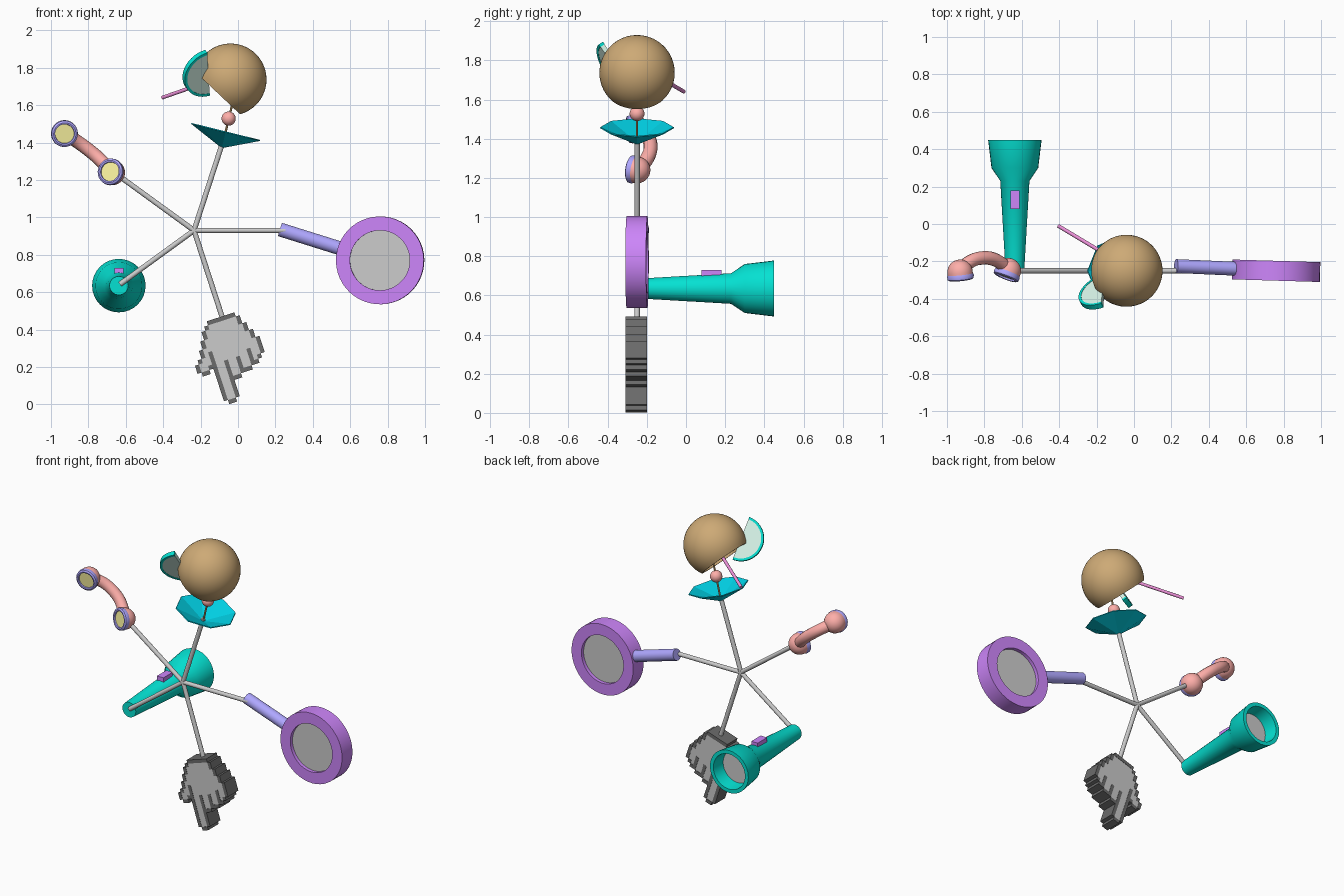
import bpy, bmesh
from math import sin, cos, pi, acos, radians
from mathutils import Vector, Matrix

if "Cube" in bpy.data.objects:
    bpy.data.objects.remove(bpy.data.objects["Cube"])


def material(name, r, g, b):
    m = bpy.data.materials.new(name)
    m.diffuse_color = (r ** 2.2, g ** 2.2, b ** 2.2, 1)
    m.use_nodes = True
    m.node_tree.nodes["Principled BSDF"].inputs["Base Color"].default_value = m.diffuse_color
    return m


TEAL = material("teal", .05, .88, .82)
CYAN = material("cyan", .02, .82, .90)
BROWN = material("brown", .80, .66, .46)
PURPLE = material("purple", .80, .52, .98)
BLUE = material("periwinkle", .68, .65, 1.0)
SALMON = material("salmon", 1.0, .68, .66)
YELLOW = material("yellow", .98, .95, .62)
PINK = material("pink", .92, .56, .84)
MINT = material("mint", .85, .97, .92)
DARK = material("dark_grey", .42, .42, .42)


def finish(name, bm, mat=None, smooth=True):
    bmesh.ops.remove_doubles(bm, verts=bm.verts, dist=1e-5)
    bmesh.ops.recalc_face_normals(bm, faces=bm.faces)
    me = bpy.data.meshes.new(name)
    bm.to_mesh(me)
    bm.free()
    ob = bpy.data.objects.new(name, me)
    bpy.context.collection.objects.link(ob)
    if mat:
        me.materials.append(mat)
    if smooth:
        bpy.ops.object.select_all(action='DESELECT')
        ob.select_set(True)
        bpy.context.view_layer.objects.active = ob
        bpy.ops.object.shade_smooth_by_angle(angle=radians(35))
    return ob


def lathe(name, profile, origin, axis, mat=None, segs=40, smooth=True):
    """Revolve (radius, height) points around an axis."""
    bm = bmesh.new()
    rot = Vector((0, 0, 1)).rotation_difference(Vector(axis).normalized())
    o = Vector(origin)
    rings = [[bm.verts.new(o + rot @ Vector((r * cos(2 * pi * i / segs), r * sin(2 * pi * i / segs), h)))
              for i in range(segs)] for r, h in profile]
    for a, b in zip(rings, rings[1:]):
        for i in range(segs):
            j = (i + 1) % segs
            bm.faces.new((a[i], a[j], b[j], b[i]))
    return finish(name, bm, mat, smooth)


def rod(name, a, b, r, mat=None, segs=16):
    d = Vector(b) - Vector(a)
    return lathe(name, [(0, 0), (r, 0), (r, d.length), (0, d.length)], a, d, mat, segs)


def plate(name, polys, matrix, thick, mat=None):
    """Flat polygons placed by a matrix and thickened both ways."""
    bm = bmesh.new()
    for p in polys:
        bm.faces.new([bm.verts.new(matrix @ Vector((x, y, 0))) for x, y in p])
    ob = finish(name, bm, mat, False)
    s = ob.modifiers.new("thickness", 'SOLIDIFY')
    s.thickness, s.offset = thick, 0
    return ob


def frame(x, y, n, origin):
    m = Matrix((x, y, n)).transposed().to_4x4()
    m.translation = Vector(origin)
    return m


# Five spokes from the hub
HUB = Vector((-.235, -.25, .93))
for k in range(5):
    a = radians(72 * k)
    rod(f"spoke_{k}", HUB, HUB + Vector((cos(a), 0, sin(a))) * .49, .014)

# Magnifying glass
lens, ax = (.76, -.25, .77), (-.03, -1, 0)
lathe("magnifier_ring", [(.16, -.053), (.235, -.053), (.235, .053), (.16, .053), (.16, -.053)], lens, ax, PURPLE, 48)
lathe("magnifier_glass", [(0, -.03), (.161, -.03), (.161, .03), (0, .03)], lens, ax, None, 48)
rod("magnifier_handle", (.225, -.225, .935), (.56, -.24, .83), .037, BLUE, 24)

# Telephone handset
for side, pos, axis in (("upper", (-.93, -.258, 1.45), (.1, -1, -.1)), ("lower", (-.672, -.25, 1.24), (-.38, -1, .15))):
    dome = [(.068 * sin(t * pi / 16), -.068 * cos(t * pi / 16)) for t in range(9)]
    lathe(f"handset_{side}_dome", dome + [(.068, .012), (0, .012)], pos, axis, SALMON, 32)
    lathe(f"handset_{side}_rim", [(.067, .008), (.072, .02), (.07, .036), (.06, .042), (.052, .04), (.05, .025)],
          pos, axis, BLUE, 32)
    lathe(f"handset_{side}_pad", [(0, .031), (.052, .031)], pos, axis, YELLOW, 32)
cu = bpy.data.curves.new("handset_grip", 'CURVE')
cu.dimensions, cu.bevel_depth, cu.bevel_resolution = '3D', .036, 4
sp = cu.splines.new('NURBS')
path = [(-.93, -.25, 1.45), (-.88, -.19, 1.42), (-.80, -.175, 1.365), (-.73, -.185, 1.305), (-.672, -.245, 1.24)]
sp.points.add(len(path) - 1)
for p, c in zip(sp.points, path):
    p.co = (*c, 1)
sp.use_endpoint_u, sp.order_u = True, 4
cu.materials.append(SALMON)
bpy.context.collection.objects.link(bpy.data.objects.new("handset_grip", cu))

# Torch
tail = (-.637, -.25, .635)
lathe("torch_body", [(0, 0), (.05, 0), (.078, .48), (.125, .55), (.143, .70), (.118, .70), (.105, .58)],
      tail, (0, 1, 0), TEAL, 32)
lathe("torch_lens", [(0, .61), (.109, .61)], tail, (0, 1, 0), None, 32)
bm = bmesh.new()
bmesh.ops.create_cube(bm, size=1, matrix=Matrix.Translation((-.637, .13, .708)) @ Matrix.Diagonal((.048, .10, .045, 1)))
finish("torch_switch", bm, PURPLE, False)

# Pixel pointing hand: blocks of (first column, last column, first row, last row)
fingers = [(5, 6, 1, 9), (8, 9, 6, 9), (11, 12, 7, 9), (14, 14, 8, 8), (14, 15, 9, 10)]
thumb = [(1, 2, 9, 9), (1, 3, 10, 10), (2, 3, 11, 11), (3, 3, 12, 13)]
palm = [(5, 12, 10, 10), (5, 15, 11, 12), (4, 14, 13, 14), (4, 13, 15, 15), (5, 13, 16, 16), (5, 12, 17, 17),
        (6, 12, 18, 18)]
fill = {(c, r) for c0, c1, r0, r1 in fingers + thumb + palm for c in range(c0, c1 + 1) for r in range(r0, r1 + 1)}
outline = {(c + dc, r + dr) for c, r in fill for dc, dr in ((1, 0), (-1, 0), (0, 1), (0, -1))} - fill
a = radians(18)
hand = frame((cos(a), 0, sin(a)), (sin(a), 0, -cos(a)), (0, 1, 0), (0, -.255, 0))
for name, cells, thick, mat in (("hand_outline", outline, .11, DARK), ("hand_fill", fill, .106, None)):
    squares = [[(-.155 + (c + i) * .0222, -.016 - (r + j) * .0229) for i, j in ((0, 0), (1, 0), (1, 1), (0, 1))]
               for c, r in sorted(cells)]
    plate(name, squares, hand, thick, mat)

# Cocktail umbrella with stick and bead
lathe("umbrella_canopy", [(0, 0), (.19, .087), (.187, .092), (0, .012)], (-.087, -.25, 1.37), (.24, 0, .97),
      CYAN, 8, False)
rod("umbrella_stick", (-.087, -.25, 1.37), (-.02, -.25, 1.65), .006, BROWN, 10)
lathe("umbrella_bead", [(.038 * sin(t * pi / 12), -.038 * cos(t * pi / 12)) for t in range(13)],
      (-.05, -.25, 1.528), (.24, 0, .97), SALMON, 24)

# Coconut cup, cut open towards the lower left
R, CUT, mid, ax = .1925, .10, (-.04, -.25, 1.737), (-.69, 0, -.73)
end = acos(-CUT / R)
shell = [(R * sin(end * t / 18), -R * cos(end * t / 18)) for t in range(19)]
lathe("coconut_shell", shell + [(.15, CUT), (.15, .06)], mid, ax, BROWN, 48)
lathe("coconut_filling", [(0, .075), (.151, .075)], mid, ax, MINT, 48)
rod("straw", (-.405, -.01, 1.64), (-.09, -.199, 1.75), .01, PINK, 12)

# Citrus half slice on the rim
n = Vector((-.4, .75, .5)).normalized()
up = Vector((-.05, -.57, .82))
up = (up - n * up.dot(n)).normalized()
out = up.cross(n)
if out.x > 0:
    out = -out
slice_frame = frame(out, up, n, (-.163, -.355, 1.773))
arc = [(cos(pi * t / 20 - pi / 2), sin(pi * t / 20 - pi / 2)) for t in range(21)]
rim, inner = ([(r * x, r * y) for x, y in arc] for r in (.14, .125))
plate("citrus_rind", [(rim[k], rim[k + 1], inner[k + 1], inner[k]) for k in range(20)], slice_frame, .03, TEAL)
plate("citrus_flesh", [inner], slice_frame, .026, MINT)
